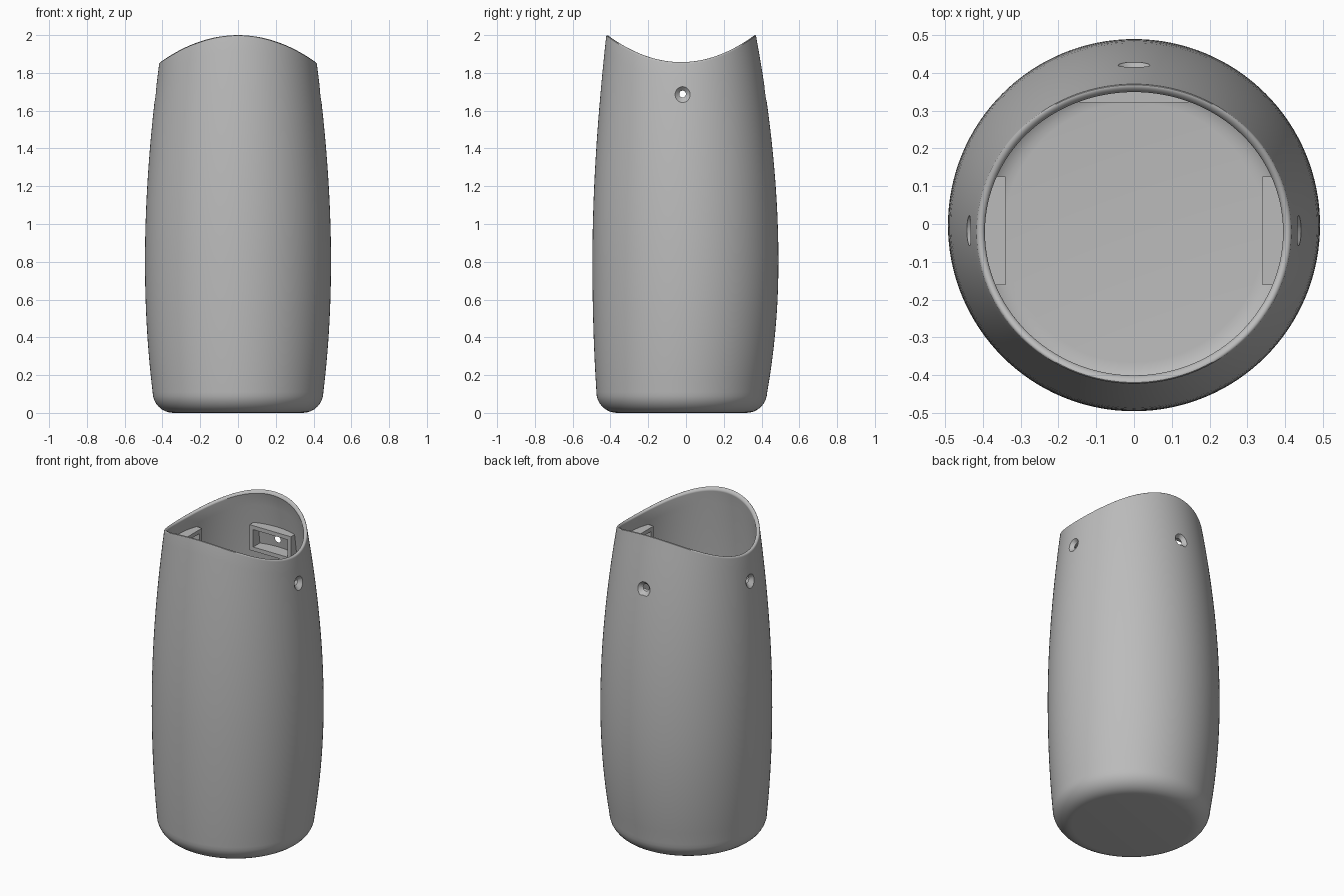
import bpy, bmesh, math
from mathutils import Matrix, Vector

if "Cube" in bpy.data.objects:
    bpy.data.objects.remove(bpy.data.objects["Cube"])

SEG = 128        # sides around the vessel
WALL = 0.023     # wall thickness
HOLE_Z = 1.69    # height of the screw holes
HOLE_Y = -0.018  # axis offset at that height

grey = bpy.data.materials.new("plain_grey")
grey.diffuse_color = (0.5, 0.5, 0.5, 1)
grey.use_nodes = True
grey.node_tree.nodes["Principled BSDF"].inputs["Base Color"].default_value = grey.diffuse_color


def radius(z):
    d = z - 0.8
    return 0.4925 - (0.0785 - 0.0095 * d) * d * d


def centre(z):
    d = z - 0.8
    return -0.003 - (0.016 if d > 0 else 0.04) * d * d


def rim_height(y):
    return 1.857 + 0.147 * ((y + 0.026) / 0.395) ** 2


def make_object(name, bm):
    bmesh.ops.recalc_face_normals(bm, faces=bm.faces[:])
    mesh = bpy.data.meshes.new(name)
    bm.to_mesh(mesh)
    bm.free()
    mesh.materials.append(grey)
    ob = bpy.data.objects.new(name, mesh)
    bpy.context.collection.objects.link(ob)
    return ob


def smooth(ob):
    bpy.ops.object.select_all(action='DESELECT')
    ob.select_set(True)
    bpy.context.view_layer.objects.active = ob
    bpy.ops.object.shade_smooth_by_angle(angle=math.radians(35))


def column(a):
    """Wall section at one angle: underside, outside, rounded rim, inside, floor."""
    sa, ca = math.sin(a), math.cos(a)

    def point(r, z):
        return Vector((r * ca, centre(max(z, 0.1)) + r * sa, z))

    top = 1.9
    for _ in range(8):
        top = rim_height(centre(top) + radius(top) * sa)
    pts = []
    for i in range(9):                                   # outer bottom rounding
        t = i / 8 * math.pi / 2
        pts.append(point(radius(0.11) - 0.11 * (1 - math.sin(t)), 0.11 * (1 - math.cos(t))))
    half = WALL / 2
    end = top - half
    for i in range(1, 25):                               # outer wall
        z = 0.11 + (end - 0.11) * i / 24
        pts.append(point(radius(z), z))
    for i in range(1, 8):                                # rounded rim
        t = i / 8 * math.pi
        r = radius(end) - half + half * math.cos(t)
        y = centre(end) + r * sa
        pts.append(Vector((r * ca, y, rim_height(y) - half + half * math.sin(t))))
    r = radius(end) - WALL
    low = rim_height(centre(end) + r * sa) - half
    for i in range(25):                                  # inner wall
        z = low + (0.11 - low) * i / 24
        pts.append(point(radius(z) - WALL, z))
    for i in range(1, 9):                                # inner floor rounding
        t = i / 8 * math.pi / 2
        pts.append(point(radius(0.11) - WALL - 0.085 * (1 - math.cos(t)), 0.11 - 0.085 * math.sin(t)))
    return pts


# Vessel: leaning barrel with a saddle-shaped rim
bm = bmesh.new()
cols = [[bm.verts.new(p) for p in column(2 * math.pi * i / SEG)] for i in range(SEG)]
for i in range(SEG):
    a, b = cols[i], cols[(i + 1) % SEG]
    for j in range(len(a) - 1):
        bm.faces.new((a[j], b[j], b[j + 1], a[j + 1]))
bm.faces.new([c[0] for c in cols])
bm.faces.new([c[-1] for c in cols])
vessel = make_object("vessel", bm)

# Countersunk screw holes on the right, back and left
SIDES = (("right", 0), ("back", 90), ("left", 180))


def place(degrees):
    return Matrix.Translation((0, HOLE_Y, HOLE_Z)) @ Matrix.Rotation(math.radians(degrees), 4, 'Z')


bm = bmesh.new()
for _, deg in SIDES:
    rings = []
    for d, r in ((0.37, 0.016), (0.412, 0.016), (0.445, 0.05)):
        rings.append([bm.verts.new(place(deg) @ Vector((d, r * math.cos(k * math.pi / 16),
                      r * math.sin(k * math.pi / 16)))) for k in range(32)])
    for a, b in zip(rings, rings[1:]):
        for k in range(32):
            bm.faces.new((a[k], a[(k + 1) % 32], b[(k + 1) % 32], b[k]))
    bm.faces.new(rings[0])
    bm.faces.new(rings[-1])
cutter = make_object("hole_cutter", bm)
cutter.hide_render = True
cut = vessel.modifiers.new("holes", 'BOOLEAN')
cut.operation, cut.solver, cut.object = 'DIFFERENCE', 'EXACT', cutter
bpy.context.view_layer.objects.active = vessel
bpy.ops.object.modifier_apply(modifier=cut.name)
bpy.data.objects.remove(cutter)
smooth(vessel)


# Inner brackets: rectangular frames with a flat front, fitted to the curved wall
def add_bar(bm, deg, u0, u1, z0, z1):
    steps = 8
    layers = []
    for z in (z0, z1):
        reach = radius(z) - WALL + 0.008
        us = [u0 + (u1 - u0) * k / steps for k in range(steps + 1)]
        plan = [(0.34, u0)] + [(math.sqrt(reach ** 2 - u * u), u) for u in us] + [(0.34, u1)]
        layers.append([bm.verts.new(place(deg) @ Vector((d, u, z - HOLE_Z))) for d, u in plan])
    a, b = layers
    bm.faces.new(a)
    bm.faces.new(b)
    for k in range(len(a)):
        n = (k + 1) % len(a)
        bm.faces.new((a[k], a[n], b[n], b[k]))


HALF, BAR, LOW, HIGH = 0.144, 0.025, 1.61, 1.77
for side, deg in SIDES:
    bm = bmesh.new()
    add_bar(bm, deg, -HALF, HALF, LOW, LOW + BAR)
    add_bar(bm, deg, -HALF, HALF, HIGH - BAR, HIGH)
    add_bar(bm, deg, -HALF, -HALF + BAR, LOW + BAR, HIGH - BAR)
    add_bar(bm, deg, HALF - BAR, HALF, LOW + BAR, HIGH - BAR)
    smooth(make_object(side + "_bracket", bm))
